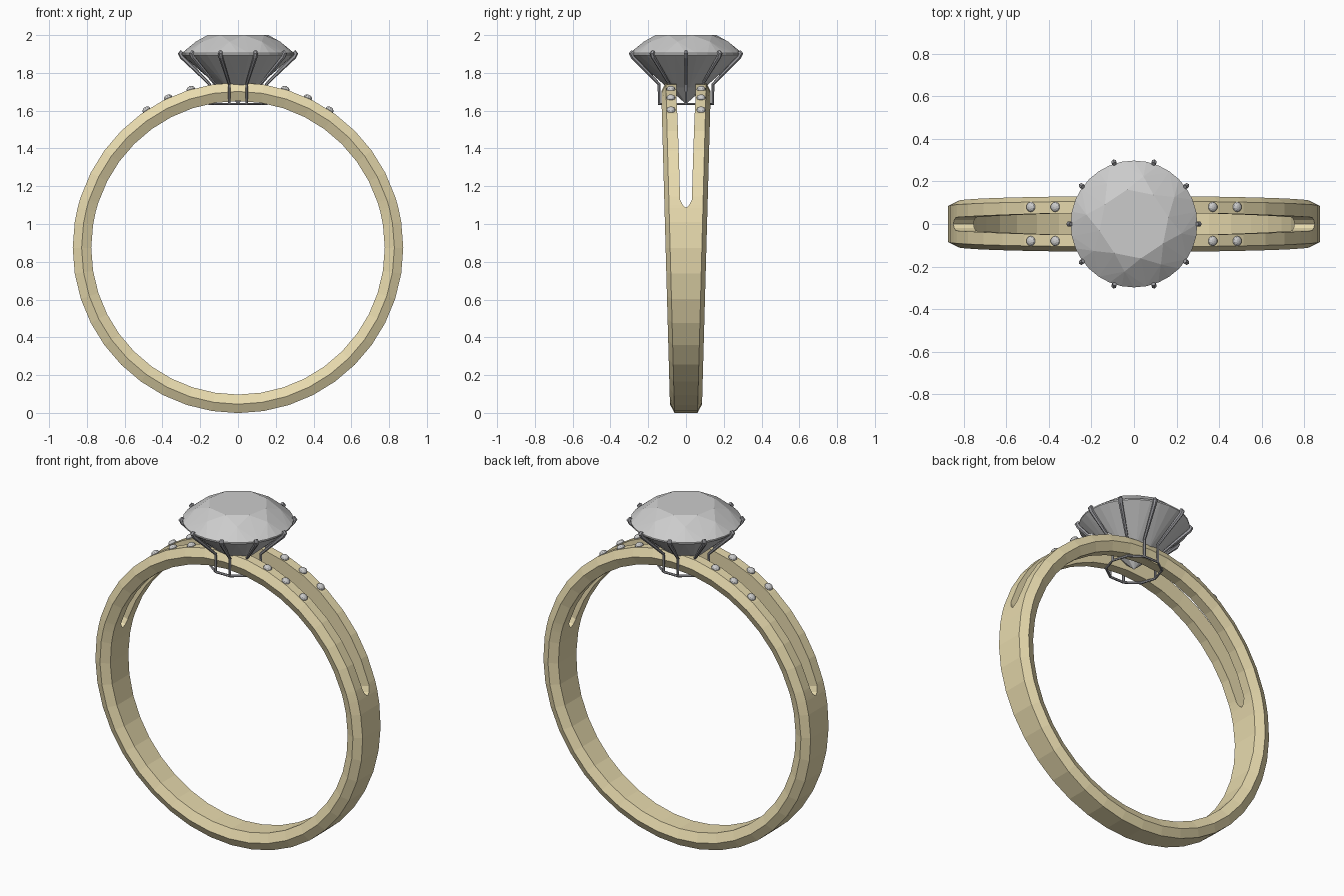
import bpy, bmesh, math
from math import sin, cos, pi, radians
from mathutils import Vector, Matrix

if "Cube" in bpy.data.objects:
    bpy.data.objects.remove(bpy.data.objects["Cube"])


def material(name, rgb):
    m = bpy.data.materials.new(name)
    m.diffuse_color = (*rgb, 1)
    m.use_nodes = True
    m.node_tree.nodes["Principled BSDF"].inputs["Base Color"].default_value = m.diffuse_color
    return m


GOLD = material("gold", (0.80, 0.70, 0.42))
STEEL = material("dark_metal", (0.33, 0.33, 0.35))
STONE = material("stone", (0.88, 0.90, 0.90))


def finish(bm, name, mat):
    bmesh.ops.remove_doubles(bm, verts=bm.verts, dist=1e-5)
    bmesh.ops.recalc_face_normals(bm, faces=bm.faces)
    me = bpy.data.meshes.new(name)
    bm.to_mesh(me)
    bm.free()
    me.materials.append(mat)
    ob = bpy.data.objects.new(name, me)
    bpy.context.collection.objects.link(ob)
    return ob


def tube(bm, pts, radii, sides=6, closed=False):
    """Sweep a small polygon along a path of points."""
    n, rings = len(pts), []
    for i, p in enumerate(pts):
        a = pts[(i - 1) % n] if closed or i > 0 else p
        b = pts[(i + 1) % n] if closed or i < n - 1 else p
        t = (b - a).normalized()
        side = t.cross(Vector((0, 0, 1)) if closed else Vector((-p.y, p.x, 0)).normalized()).normalized()
        up = side.cross(t)
        rings.append([bm.verts.new(p + radii[i] * (cos(2 * pi * k / sides) * side + sin(2 * pi * k / sides) * up))
                      for k in range(sides)])
    for i in range(n if closed else n - 1):
        r, s = rings[i], rings[(i + 1) % n]
        for k in range(sides):
            bm.faces.new((r[k], r[(k + 1) % sides], s[(k + 1) % sides], s[k]))
    if not closed:
        bm.faces.new(rings[0])
        bm.faces.new(rings[-1])


# Split band: chamfered section, widening upward and forking into two rails
CZ, RO, RM, RI = 0.874, 0.875, 0.828, 0.777
SPLIT = 14


def slot(deg):
    d = min((deg - SPLIT), (180 - SPLIT - deg))
    if deg > 270 or d <= 0.01:
        return 0.0
    if d < 1.5:
        return 0.018
    return 0.03 + 0.02 * min(1, d / 50)


angles = sorted(set([i * 9 for i in range(40)] + [SPLIT, SPLIT + 1, SPLIT + 3, 180 - SPLIT, 179 - SPLIT, 177 - SPLIT]))
bm = bmesh.new()
for sgn in (1, -1):
    rings = []
    for d in angles:
        a, s = radians(d), slot(d)
        w = 0.108 + 0.023 * sin(a)
        c = w - 0.024
        sec = [(s, RO), (c, RO), (w, RM), (c, RI), (s, RI)]
        rings.append((s, [bm.verts.new((r * cos(a), sgn * y, CZ + r * sin(a))) for y, r in sec]))
    for i in range(len(rings)):
        (s0, p), (s1, q) = rings[i], rings[(i + 1) % len(rings)]
        for k in range(5):
            if k == 4 and s0 == 0 and s1 == 0:
                continue        # no inner wall where the band is solid
            j = (k + 1) % 5
            bm.faces.new((p[k], p[j], q[j], q[k]))
finish(bm, "split_band", GOLD)

# Main brilliant-cut stone
N = 32
bm = bmesh.new()


def ring(r, z, n, off=0.0):
    return [bm.verts.new((r * cos(2 * pi * (i + off) / n), r * sin(2 * pi * (i + off) / n), z)) for i in range(n)]


table = ring(0.165, 2.0, 8, 0.25)
kite = ring(0.228, 1.965, 8, 0.75)
girdle = ring(0.298, 1.904, N, 1)
girdle_low = ring(0.298, 1.896, N, 1)
culet = bm.verts.new((0, 0, 1.635))
bm.faces.new(table)
for i in range(8):
    j, g = (i + 1) % 8, 4 * i
    G = lambda k: girdle[(g + k) % N]
    bm.faces.new((table[i], kite[i], table[j]))                    # star
    bm.faces.new((table[i], kite[i - 1], G(0)))                    # main, two halves
    bm.faces.new((table[i], G(0), kite[i]))
    for k in range(4):
        bm.faces.new((kite[i], G(k), G(k + 1)))                    # upper girdle
for i in range(N):
    j = (i + 1) % N
    bm.faces.new((girdle[i], girdle_low[i], girdle_low[j], girdle[j]))
low = ring(0.10, 1.722, 8, 0.25)
for i in range(8):
    g = 4 * i
    L = lambda k: girdle_low[(g + k) % N]
    bm.faces.new((culet, low[i], low[(i + 1) % 8]))
    bm.faces.new((low[i], L(0), L(1)))
    bm.faces.new((low[i], L(1), L(2)))
    bm.faces.new((low[i], L(2), low[(i + 1) % 8]))
    bm.faces.new((low[(i + 1) % 8], L(2), L(3)))
    bm.faces.new((low[(i + 1) % 8], L(3), L(4)))
finish(bm, "main_stone", STONE)

# Ten-prong basket and its base wire
profile = [(0.150, 1.635, 0.007), (0.150, 1.74, 0.008), (0.225, 1.815, 0.010),
           (0.297, 1.885, 0.012), (0.306, 1.902, 0.013), (0.296, 1.914, 0.010)]
bm = bmesh.new()
corners = []
for i in range(10):
    a = 2 * pi * i / 10
    pts = [Vector((r * cos(a), r * sin(a), z)) for r, z, _ in profile]
    tube(bm, pts, [t for _, _, t in profile])
    corners.append(pts[0])
tube(bm, corners, [0.007] * 10, closed=True)
finish(bm, "prong_basket", STEEL)

# Small accent stones along the rails
bm = bmesh.new()
for sx in (1, -1):
    for sy in (1, -1):
        for x in (0.25, 0.37, 0.485):
            a = math.asin(x / 0.876)
            m = (Matrix.Translation((sx * x, sy * 0.08, CZ + 0.876 * cos(a)))
                 @ Matrix.Rotation(sx * a, 4, 'Y') @ Matrix.Diagonal((1, 1, 0.7, 1)))
            bmesh.ops.create_uvsphere(bm, u_segments=10, v_segments=6, radius=0.024, matrix=m)
finish(bm, "accent_stones", STONE)
